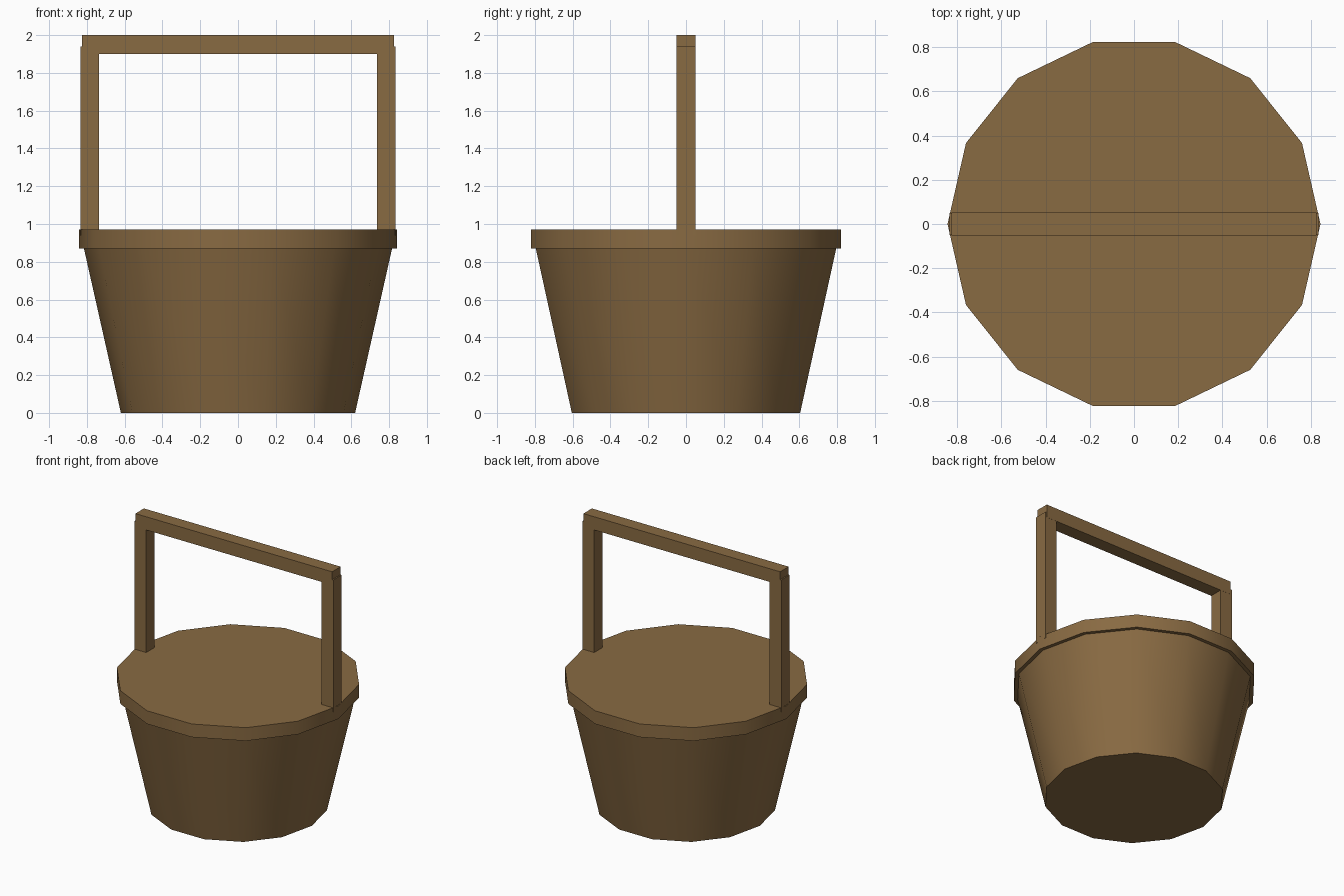
import bpy
import math

if "Cube" in bpy.data.objects:
    bpy.data.objects.remove(bpy.data.objects["Cube"])

wood = bpy.data.materials.new("brown_wood")
wood.diffuse_color = (0.25, 0.145, 0.055, 1)
wood.use_nodes = True
wood.node_tree.nodes["Principled BSDF"].inputs["Base Color"].default_value = wood.diffuse_color
SIDES = 14


def finish(name):
    obj = bpy.context.object
    obj.name = name
    obj.data.materials.append(wood)
    return obj


def tapered_drum(name, r_bottom, r_top, z0, z1):
    bpy.ops.mesh.primitive_cone_add(vertices=SIDES, radius1=r_bottom, radius2=r_top,
                                    depth=z1 - z0, location=(0, 0, (z0 + z1) / 2),
                                    rotation=(0, 0, math.pi / 2))  # corner points along x
    bpy.ops.object.shade_smooth_by_angle(angle=math.radians(30))
    return finish(name)


def box(name, x0, x1, y, z0, z1):
    bpy.ops.mesh.primitive_cube_add(size=1, location=((x0 + x1) / 2, 0, (z0 + z1) / 2))
    obj = finish(name)
    obj.scale = (x1 - x0, 2 * y, z1 - z0)
    bpy.ops.object.transform_apply(location=False, rotation=False, scale=True)
    return obj


# Tapered basket body and overhanging lid
tapered_drum("basket_body", 0.62, 0.82, 0, 0.89)
tapered_drum("basket_lid", 0.843, 0.843, 0.87, 0.97)

# Square handle: two posts and a crossbar
for side, x in (("left", -0.785), ("right", 0.785)):
    box(f"handle_post_{side}", x - 0.05, x + 0.05, 0.05, 0.94, 1.94)
box("handle_bar", -0.825, 0.825, 0.051, 1.9, 2.0)
